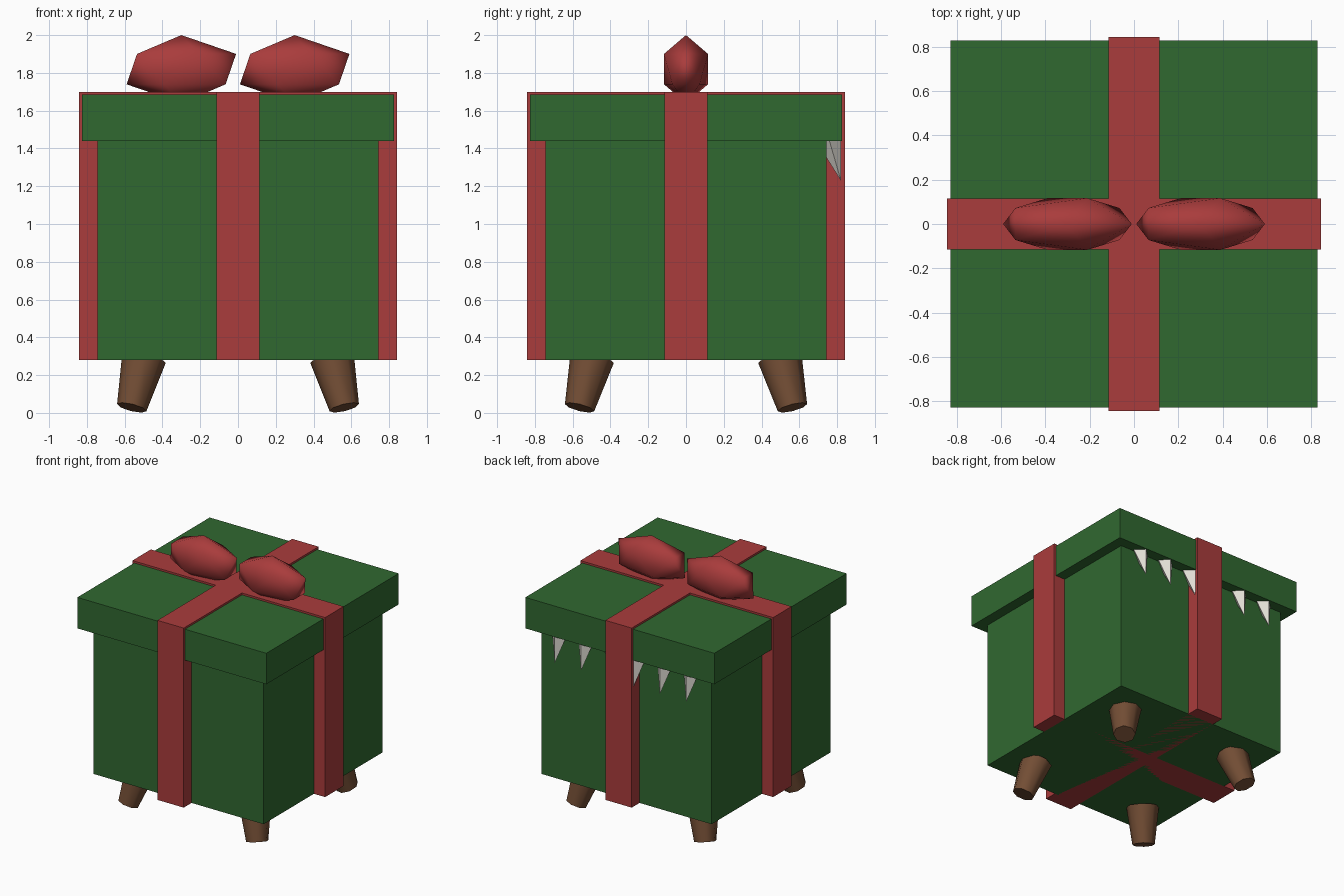
import bpy
from math import cos, sin

if "Cube" in bpy.data.objects:
    bpy.data.objects.remove(bpy.data.objects["Cube"])


def material(name, rgb):
    m = bpy.data.materials.new(name)
    m.diffuse_color = (*rgb, 1)
    m.use_nodes = True
    m.node_tree.nodes["Principled BSDF"].inputs["Base Color"].default_value = m.diffuse_color
    return m


GREEN = material("green_wrap", (0.03, 0.14, 0.03))
RED = material("red_ribbon", (0.40, 0.045, 0.045))
BROWN = material("brown_wood", (0.17, 0.075, 0.035))
IVORY = material("ivory", (0.75, 0.72, 0.66))


def finish(name, mat, smooth=False):
    ob = bpy.context.object
    ob.name = name
    ob.data.materials.append(mat)
    if smooth:
        bpy.ops.object.shade_smooth_by_angle(angle=0.9)
    return ob


def box(name, half_x, half_y, z0, z1, mat):
    bpy.ops.mesh.primitive_cube_add(size=2, location=(0, 0, (z0 + z1) / 2))
    ob = finish(name, mat)
    ob.scale = (half_x, half_y, (z1 - z0) / 2)


# Box, lid and the two crossing ribbons
box("box_body", 0.745, 0.745, 0.28, 1.45, GREEN)
box("lid", 0.827, 0.827, 1.44, 1.685, GREEN)
box("ribbon_across", 0.843, 0.115, 0.28, 1.70, RED)
box("ribbon_along", 0.115, 0.843, 0.28, 1.70, RED)

# Bow loops: stretched low-poly balls
for side, x in (("left", -0.30), ("right", 0.30)):
    bpy.ops.mesh.primitive_ico_sphere_add(subdivisions=1, radius=1, location=(x, 0, 1.82))
    ob = finish("bow_loop_" + side, RED)
    ob.scale = (0.324, 0.137, 0.18)
    bpy.ops.object.shade_smooth()

# Four splayed, tapered legs
TILT = 0.24
for sx, xs in ((-1, "left"), (1, "right")):
    for sy, ys in ((-1, "front"), (1, "back")):
        bpy.ops.mesh.primitive_cone_add(
            vertices=8, radius1=0.08, radius2=0.118, depth=0.28,
            location=(sx * 0.53, sy * 0.53, 0.16),
            rotation=(sy * TILT, -sx * TILT, 0))
        finish(f"leg_{ys}_{xs}", BROWN, smooth=True)

# Row of teeth under the back edge of the lid, tips leaning outwards
LEAN, LENGTH = 0.28, 0.24
for i in range(6):
    x = (i - 2.5) * 0.23
    tip_y, tip_z = 0.82, 1.23
    bpy.ops.mesh.primitive_cone_add(
        vertices=4, radius1=0.07, radius2=0, depth=LENGTH,
        location=(x, tip_y - sin(LEAN) * LENGTH / 2, tip_z + cos(LEAN) * LENGTH / 2),
        rotation=(3.14159 + LEAN, 0, 0))
    finish(f"tooth_{i + 1}", IVORY)
